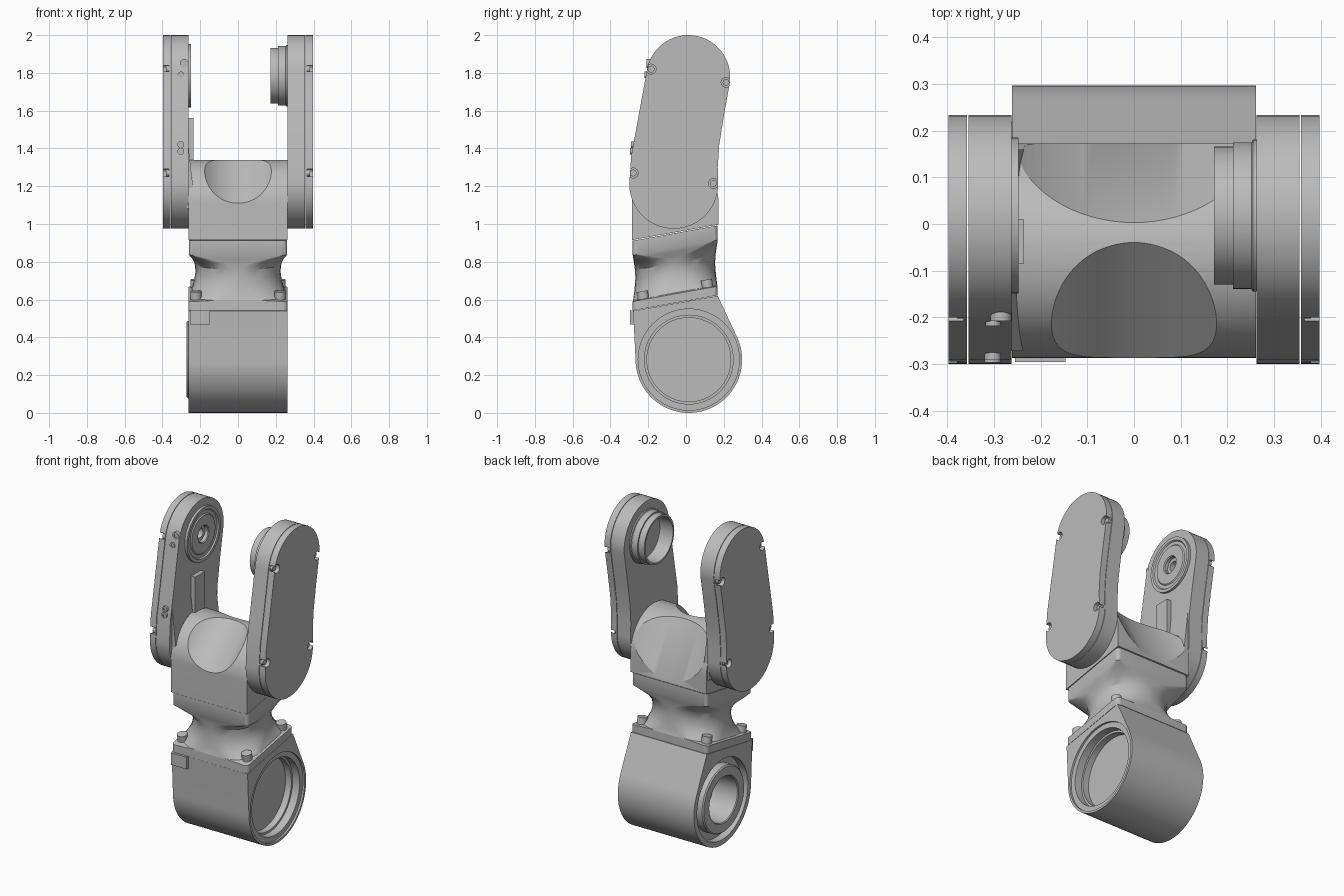
import bpy, bmesh
from math import sin, cos, radians, pi
from mathutils import Vector, Matrix

cube = bpy.data.objects.get("Cube")
if cube:
    bpy.data.objects.remove(cube)

grey = bpy.data.materials.new("machine grey")
grey.use_nodes = True
GREY = (0.5, 0.5, 0.5, 1)
grey.diffuse_color = GREY
grey.node_tree.nodes["Principled BSDF"].inputs["Base Color"].default_value = GREY
parts = []


def finish(name, bm):
    bmesh.ops.recalc_face_normals(bm, faces=bm.faces)
    mesh = bpy.data.meshes.new(name)
    bm.to_mesh(mesh)
    bm.free()
    mesh.materials.append(grey)
    ob = bpy.data.objects.new(name, mesh)
    bpy.context.collection.objects.link(ob)
    parts.append(ob)
    return ob


def arc(cy, cz, r, a0, a1, n=24):
    angles = [radians(a0 + (a1 - a0) * i / n) for i in range(n + 1)]
    return [(cy + r * cos(a), cz + r * sin(a)) for a in angles]


def prism(name, outline, x0, x1, bevel=0.0, segments=3):
    """Extrude a (y, z) outline from x0 to x1, rounding the edge at x1."""
    bm = bmesh.new()
    near = bm.faces.new([bm.verts.new((x0, y, z)) for y, z in outline])
    far = [bm.verts.new((x1, y, z)) for y, z in outline]
    base = list(near.verts)
    cap = bm.faces.new(far)
    n = len(far)
    for i in range(n):
        j = (i + 1) % n
        bm.faces.new((base[i], base[j], far[j], far[i]))
    if bevel:
        bmesh.ops.bevel(bm, geom=list(cap.edges), offset=bevel, segments=segments,
                        profile=0.5, affect='EDGES')
    return finish(name, bm)


def box(name, x0, x1, y0, y1, z0, z1):
    return prism(name, [(y0, z0), (y1, z0), (y1, z1), (y0, z1)], x0, x1)


def cylinder(name, centre, axis, r, length, sides=32):
    bm = bmesh.new()
    turn = Vector(axis).to_track_quat('Z', 'Y').to_matrix().to_4x4()
    bmesh.ops.create_cone(bm, cap_ends=True, segments=sides, radius1=r, radius2=r,
                          depth=length, matrix=Matrix.Translation(centre) @ turn)
    return finish(name, bm)


def tube(name, profile, cy, cz, n=64):
    """Turn a closed (x, radius) profile around a line along x."""
    bm = bmesh.new()
    rings = [[bm.verts.new((x, cy + r * cos(2 * pi * i / n), cz + r * sin(2 * pi * i / n)))
              for i in range(n)] for x, r in profile]
    for k, a in enumerate(rings):
        b = rings[(k + 1) % len(rings)]
        for i in range(n):
            j = (i + 1) % n
            bm.faces.new((a[i], a[j], b[j], b[i]))
    return finish(name, bm)


def cut(ob, cutter):
    mod = ob.modifiers.new("cut", 'BOOLEAN')
    mod.operation = 'DIFFERENCE'
    mod.solver = 'EXACT'
    mod.object = cutter
    bpy.context.view_layer.objects.active = ob
    bpy.ops.object.modifier_apply(modifier=mod.name)
    parts.remove(cutter)
    bpy.data.objects.remove(cutter)


def bore(ob, x0, x1, y, z, r, sides=64):
    cut(ob, cylinder("bore", ((x0 + x1) / 2, y, z), (1, 0, 0), r, abs(x1 - x0), sides))


# lower joint housing: round barrel rising to a slanted top
LY, LZ = 0.015, 0.282
housing = prism("lower_housing", arc(LY, LZ, LZ, 28, -180, 56)
                + [(-0.28, 0.54), (0.168, 0.62)], -0.262, 0.262)
for r, depth in ((0.268, 0.012), (0.235, 0.06), (0.222, 0.1)):
    bore(housing, 0.262 - depth, 0.3, LY, LZ, r)
bore(housing, -0.3, -0.215, LY, LZ, 0.25)
bore(housing, -0.3, -0.1, LY, LZ, 0.14)
tube("lower_output_ring", [(-0.2, 0.205), (-0.265, 0.205), (-0.272, 0.198),
                           (-0.272, 0.145), (-0.267, 0.14), (-0.2, 0.14)], LY, LZ)
box("front_tab", -0.255, -0.147, -0.296, -0.26, 0.467, 0.542)

# neck: square flange blending to a round waist and back, with slanted ends
NY, SLOPE = -0.057, 0.18


def neck_ring(bm, h, hx, hy, roundness, base=0.58):
    ring = []
    rx, ry = hx * roundness, hy * roundness
    for q in range(4):
        for i in range(9):
            a = pi / 2 * (q + i / 8)
            sx, sy = (1, -1, -1, 1)[q], (1, 1, -1, -1)[q]
            x = sx * (hx - rx) + rx * cos(a)
            y = sy * (hy - ry) + ry * sin(a)
            ring.append(bm.verts.new((x, NY + y, base + h + SLOPE * y)))
    return ring


bm = bmesh.new()
rings = [neck_ring(bm, *row) for row in (
    (0.002, .262, .225, .1), (.05, .262, .225, .1), (.056, .252, .223, .6),
    (.085, .242, .219, .8), (.12, .232, .215, .95), (.17, .225, .211, 1),
    (.215, .23, .213, .97), (.25, .243, .218, .75), (.275, .256, .222, .4),
    (.295, .26, .225, .1), (.372, .26, .225, .1))]
for a, b in zip(rings, rings[1:]):
    for i in range(len(a)):
        j = (i + 1) % len(a)
        bm.faces.new((a[i], a[j], b[j], b[i]))
bm.faces.new(rings[0])
bm.faces.new(rings[-1])
finish("neck", bm)

for sx in (-1, 1):
    for dy in (-0.17, 0.17):
        side = "left" if sx > 0 else "right"
        end = "front" if dy < 0 else "back"
        cylinder(f"neck_bolt_{side}_{end}", (sx * 0.222, NY + dy, 0.645 + SLOPE * dy),
                 (0, -SLOPE, 1), 0.03, 0.06, 20)

# upper hub: barrel with a hollow scooped from its front and back
hub = prism("upper_hub", arc(NY, 1.11, 0.23, 0, 180, 40)
            + [(-0.287, 0.915), (0.173, 0.997)], -0.262, 0.262)


def scoop(start, end, r):
    a, b = Vector((0, *start)), Vector((0, *end))
    along = (b - a).normalized()
    out = along.cross(Vector((1, 0, 0)))
    mid = (a + b) / 2
    if out.dot(mid - Vector((0, NY, 1.11))) < 0:
        out = -out
    cut(hub, cylinder("scoop", mid + out * r, along, r, 1.2, 128))


scoop((-0.04, 1.339), (-0.287, 1.11), 0.25)
scoop((0.003, 1.332), (0.173, 1.01), 0.45)

# fork arms: leaning rounded plates with bevelled outer covers
PY, PZ = 0.018, 1.785
outline = (arc(0.012, 1.778, 0.222, -8, 172, 32) + [(-0.268, 1.48), (-0.29, 1.36)]
           + arc(-0.065, 1.21, 0.235, 174, 360, 32)
           + [(0.168, 1.3), (0.176, 1.42), (0.2, 1.57)])
screws = ((-0.185, 1.82), (0.212, 1.75), (-0.28, 1.27), (0.145, 1.215))
for s, side in ((1, "left"), (-1, "right")):
    arm = prism(f"{side}_arm", outline, s * 0.355, s * 0.263, 0.004, 1)
    if s < 0:
        bore(arm, -0.33, -0.25, PY, PZ, 0.05, 32)
    cover = prism(f"{side}_arm_cover", outline, s * 0.358, s * 0.398, 0.03, 4)
    for k, (y, z) in enumerate(screws):
        bore(cover, s * 0.366, s * 0.42, y, z, 0.026, 24)
        cylinder(f"{side}_cover_screw_{k + 1}", (s * 0.37, y, z), (1, 0, 0), 0.018, 0.02, 16)

# left pivot cup and right pivot plate
tube("left_pivot_cup", [(0.268, 0.163), (0.255, 0.163), (0.252, 0.157), (0.212, 0.157),
                        (0.212, 0.148), (0.172, 0.148), (0.172, 0.136), (0.268, 0.136)], PY, PZ)
tube("right_pivot_plate", [(-0.268, 0.167), (-0.248, 0.167), (-0.248, 0.148),
                           (-0.256, 0.142), (-0.256, 0.122), (-0.25, 0.116),
                           (-0.25, 0.055), (-0.255, 0.05), (-0.268, 0.05)], PY, PZ)
tube("right_pivot_core", [(-0.31, 0.05), (-0.275, 0.05), (-0.275, 0.03), (-0.31, 0.03)], PY, PZ, 32)

# thickened foot and rib on the inside of the right arm
bm = bmesh.new()
foot = [(-0.27, 1.08), (-0.235, 1.08), (-0.235, 1.17), (-0.25, 1.3), (-0.263, 1.42), (-0.27, 1.42)]
face = bm.faces.new([bm.verts.new((x, -0.272, z)) for x, z in foot])
pushed = bmesh.ops.extrude_face_region(bm, geom=[face])
bmesh.ops.translate(bm, vec=(0, 0.432, 0),
                    verts=[v for v in pushed["geom"] if isinstance(v, bmesh.types.BMVert)])
finish("right_arm_foot", bm)
box("right_arm_rib", -0.27, -0.236, -0.085, 0.01, 1.2, 1.56)

# small sockets on the front edge of the right arm
for k, (x, y, z, r) in enumerate(((-0.285, -0.198, 1.85, 0.023), (-0.302, -0.209, 1.79, 0.017),
                                  (-0.303, -0.28, 1.42, 0.018), (-0.303, -0.287, 1.385, 0.018))):
    tube_ob = cylinder(f"arm_socket_{k + 1}", (x, y, z), (0, 1, 0), r, 0.02, 20)
    cut(tube_ob, cylinder("hole", (x, y - 0.01, z), (0, 1, 0), r * 0.5, 0.012, 12))

# smooth curves, crisp edges
bpy.ops.object.select_all(action='DESELECT')
for ob in parts:
    ob.select_set(True)
bpy.context.view_layer.objects.active = parts[0]
bpy.ops.object.shade_smooth_by_angle(angle=radians(30))
